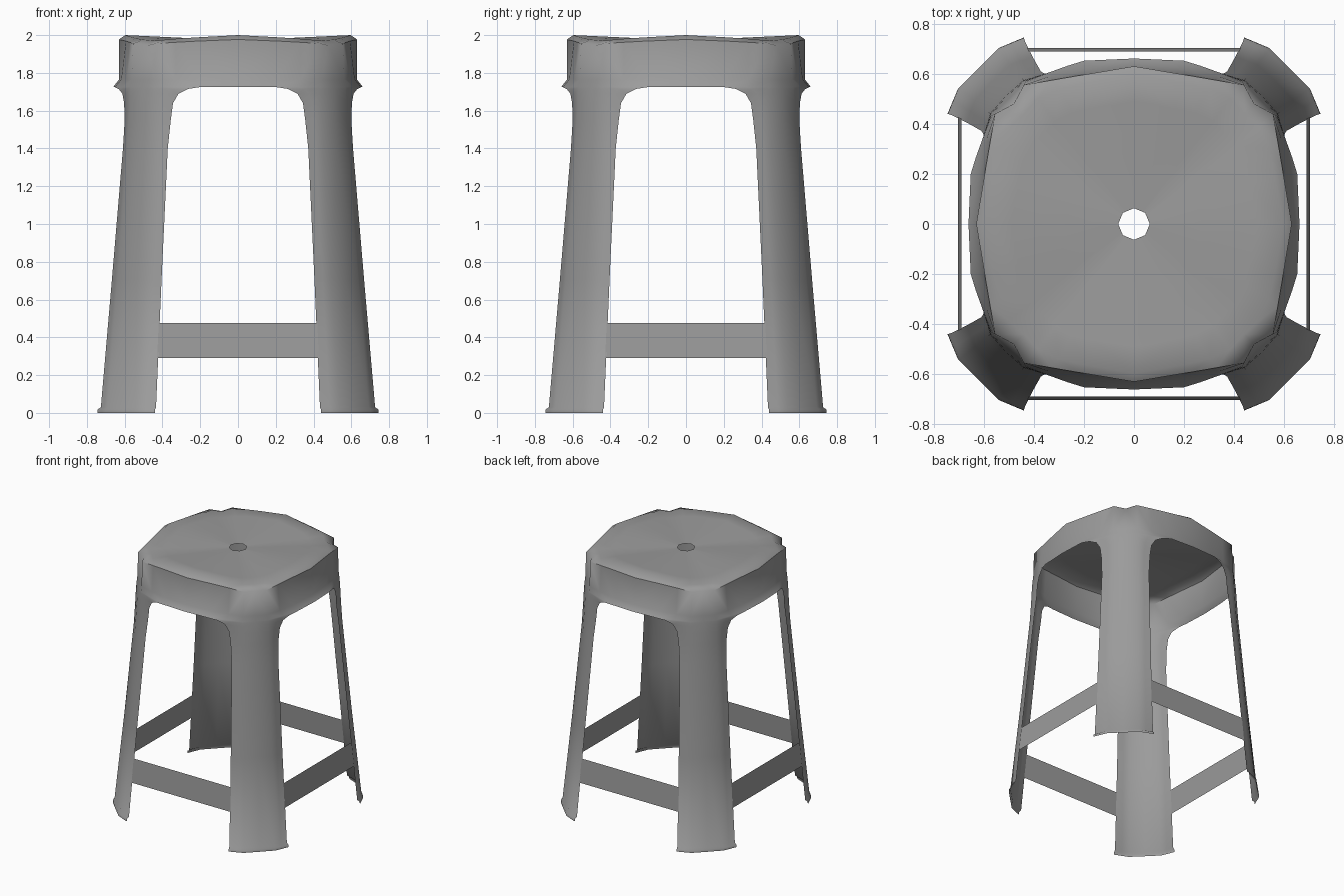
import bpy, bmesh
from mathutils import Vector

if "Cube" in bpy.data.objects:
    bpy.data.objects.remove(bpy.data.objects["Cube"])

mat = bpy.data.materials.new("dark_grey_plastic")
mat.diffuse_color = (.33, .33, .33, 1)
mat.use_nodes = True
mat.node_tree.nodes["Principled BSDF"].inputs["Base Color"].default_value = mat.diffuse_color


def finish(bm, name):
    me = bpy.data.meshes.new(name)
    bm.to_mesh(me)
    bm.free()
    me.materials.append(mat)
    ob = bpy.data.objects.new(name, me)
    bpy.context.collection.objects.link(ob)
    return ob


# One eighth of the shell (x >= 0, between the +y side and the diagonal).
# Leg rows: z, edge x, edge y, corner x, corner y, diagonal
LEG = [
    (0.000, .440, .745, .540, .703, .622),
    (0.018, .440, .743, .540, .702, .621),
    (0.030, .434, .726, .536, .692, .614),
    (0.700, .405, .668, .492, .637, .568),
    (1.400, .372, .609, .450, .585, .523),
    (1.550, .356, .600, .444, .578, .516),
    (1.640, .344, .603, .442, .574, .512),
    (1.690, .315, .612, .441, .571, .508),
    (1.715, .265, .632, .440, .569, .506),
    (1.725, .200, .652, .440, .568, .505),
]
# Full rings, from the middle of a side to the diagonal
WAIST = [(0, .630, 1.765), (.20, .618, 1.765), (.33, .592, 1.765), (.44, .562, 1.765), (.500, .500, 1.765)]
CREASE = [(0, .630, 1.977), (.22, .593, 1.968), (.33, .574, 1.962), (.44, .555, 1.955), (.480, .480, 1.945)]
RIM = [(0, .597, 2.0), (.20, .562, 1.989), (.30, .540, 1.983), (.385, .500, 1.976), (.440, .440, 1.970)]

legs = []
for z, ex, ey, cx, cy, d in LEG:
    e, c = Vector((ex, ey, z)), Vector((cx, cy, z))
    legs.append([e, e.lerp(c, .5), c, Vector((d, d, z))])
hem = [Vector((0, .661, 1.725))] + legs[-1]
rings = [hem] + [[Vector(p) for p in r] for r in (WAIST, CREASE, RIM)]

# Seat surface runs in to the octagonal hole
r = .063
hole = [Vector((0, r, 1.975)).lerp(Vector((r * .7071, r * .7071, 1.975)), i / 4) for i in range(5)]
for t in (.2, .6):
    rings.append([a.lerp(b, t) for a, b in zip(rings[3], hole)])
rings.append(hole)

# Repeat the eighth around the stool
bm = bmesh.new()
for swap in (False, True):
    for sx in (1, -1):
        for sy in (1, -1):
            def put(v):
                x, y = (v.y, v.x) if swap else (v.x, v.y)
                return bm.verts.new((x * sx, y * sy, v.z))
            for grid in (legs, rings):
                g = [[put(v) for v in row] for row in grid]
                for a, b in zip(g, g[1:]):
                    for i in range(len(a) - 1):
                        bm.faces.new((a[i], a[i + 1], b[i + 1], b[i]))
                if grid is rings:  # hard edge along each side of the seat, not its corners
                    for a, b in zip(g[2][:3], g[2][1:4]):
                        bm.edges.get((a, b)).smooth = False
bmesh.ops.remove_doubles(bm, verts=bm.verts, dist=.0005)
bmesh.ops.recalc_face_normals(bm, faces=bm.faces)
top = max(bm.faces, key=lambda f: abs(f.normal.z) * f.calc_area())
if top.normal.z < 0:
    bmesh.ops.reverse_faces(bm, faces=bm.faces)
for f in bm.faces:
    f.smooth = True
finish(bm, "seat_and_legs")


# Rungs: thin strips leaning with the legs
def rung(name, axis, side):
    bm = bmesh.new()
    pts = [(-.428, .703, .29), (.428, .703, .29), (.42, .688, .475), (-.42, .688, .475)]
    vs = [bm.verts.new((a, c * side, z) if axis == 'x' else (c * side, a, z)) for a, c, z in pts]
    f = bm.faces.new(vs)
    f.normal_update()
    if f.normal.dot(f.calc_center_median()) < 0:
        f.normal_flip()
    finish(bm, name)


rung("front_rung", 'x', -1)
rung("back_rung", 'x', 1)
rung("left_rung", 'y', -1)
rung("right_rung", 'y', 1)
